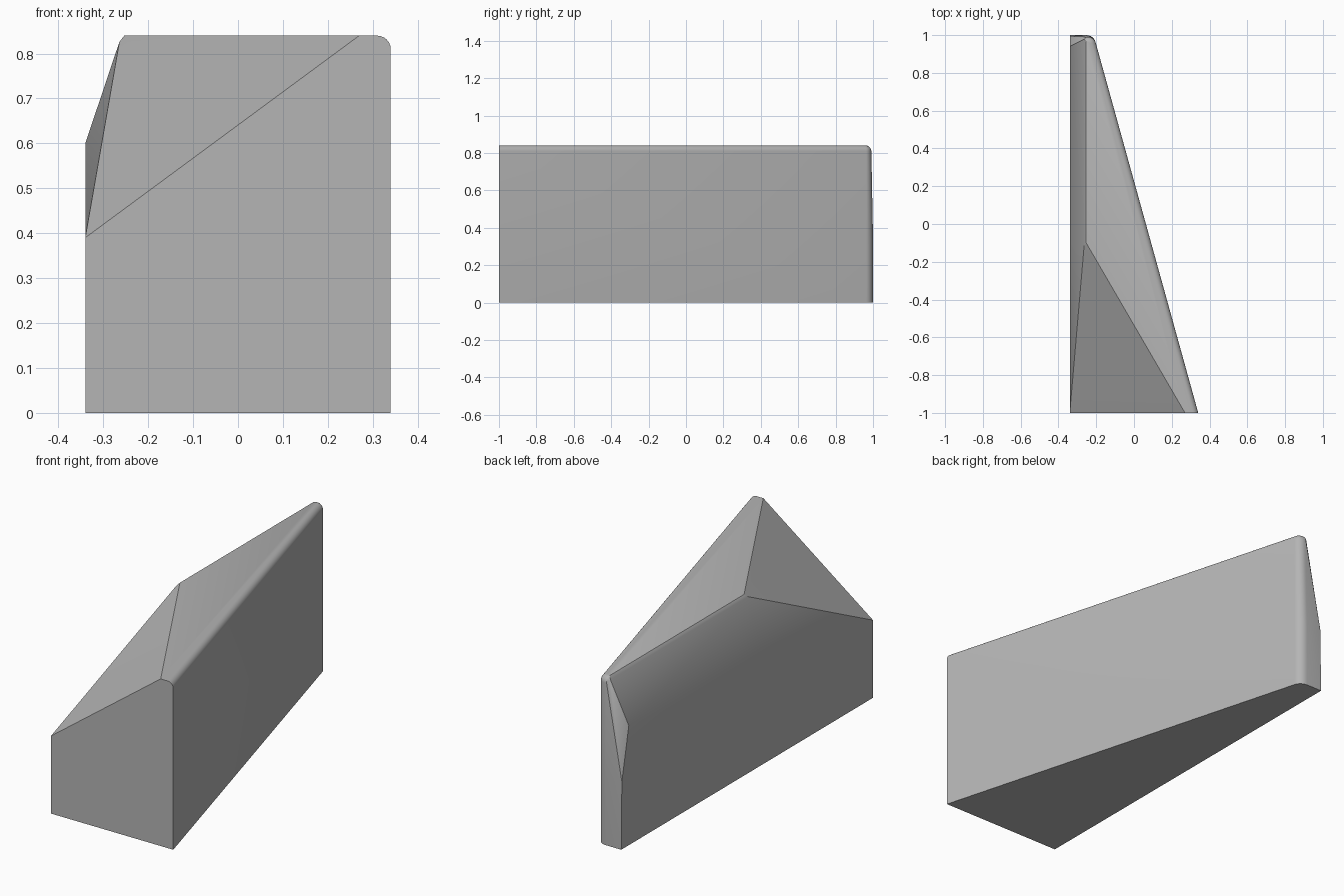
import bpy, bmesh, math
from mathutils import Vector

cube = bpy.data.objects.get("Cube")
if cube:
    bpy.data.objects.remove(cube, do_unlink=True)

# Main dimensions
HALF_W, HEIGHT = 0.34, 0.84
EDGE_R, CORNER_R = 0.03, 0.05
STEPS = 6

# One flat colour
grey = bpy.data.materials.new("light grey")
grey.use_nodes = True
colour = (0.46, 0.46, 0.46, 1)
grey.diffuse_color = colour
grey.node_tree.nodes["Principled BSDF"].inputs["Base Color"].default_value = colour

# Slanted side wall: its outward direction and the centre of the rounded back corner
wall_angle = math.atan2(0.267, 0.964)
normal = Vector((math.cos(wall_angle), math.sin(wall_angle), 0))
front_corner = Vector((HALF_W, -1, 0))
centre_y = 1 - CORNER_R
centre_x = (normal.dot(front_corner) - CORNER_R - normal.y * centre_y) / normal.x


def wall_outline(z, inset):
    """Slanted wall and rounded back corner at one height."""
    lean = 0.02 * max(0, z - 0.34)
    points = [Vector((HALF_W - inset / normal.x, -1, z))]
    for i in range(STEPS + 1):
        t = i / STEPS
        a = wall_angle + t * (math.pi / 2 - wall_angle)
        r = CORNER_R - inset
        points.append(Vector((centre_x + r * math.cos(a),
                              centre_y + r * math.sin(a) - lean * t, z)))
    return points


# Straight wall, then the rounded top edge
points = wall_outline(0, 0) + wall_outline(0.34, 0)
for i in range(STEPS + 1):
    a = i / STEPS * math.pi / 2
    points += wall_outline(HEIGHT - EDGE_R + EDGE_R * math.sin(a),
                           EDGE_R * (1 - math.cos(a)))

# Upright side and the low front corner
points += [Vector((-HALF_W, y, z)) for y, z in
           ((-1, 0), (-1, 0.39), (-0.11, 0.6), (0.94, 0.6), (0.995, 0.34), (1, 0))]

# Top of the sloped front cut, and the softened edge above the side chamfer
points.append(Vector((0.27, -1, HEIGHT)))
for x, z, y_front, y_back in ((-0.253, HEIGHT, -0.1, 0.965),
                              (-0.264, 0.826, -0.115, 0.978)):
    points += [Vector((x, y_front, z)), Vector((x, y_back, z))]

# Wrap the planes into one closed solid
bm = bmesh.new()
for p in points:
    bm.verts.new(p)
hull = bmesh.ops.convex_hull(bm, input=bm.verts[:])
loose = {v for v in hull["geom_interior"] + hull["geom_unused"]
         if isinstance(v, bmesh.types.BMVert)}
bmesh.ops.delete(bm, geom=list(loose), context='VERTS')
bmesh.ops.dissolve_limit(bm, angle_limit=math.radians(0.5),
                         verts=bm.verts[:], edges=bm.edges[:])
bmesh.ops.recalc_face_normals(bm, faces=bm.faces[:])

mesh = bpy.data.meshes.new("wedge_block")
bm.to_mesh(mesh)
bm.free()
mesh.materials.append(grey)
wedge = bpy.data.objects.new("wedge_block", mesh)
bpy.context.collection.objects.link(wedge)

# Smooth rounded edges, crisp planes
bpy.ops.object.select_all(action='DESELECT')
wedge.select_set(True)
bpy.context.view_layer.objects.active = wedge
bpy.ops.object.shade_smooth_by_angle(angle=math.radians(20))
